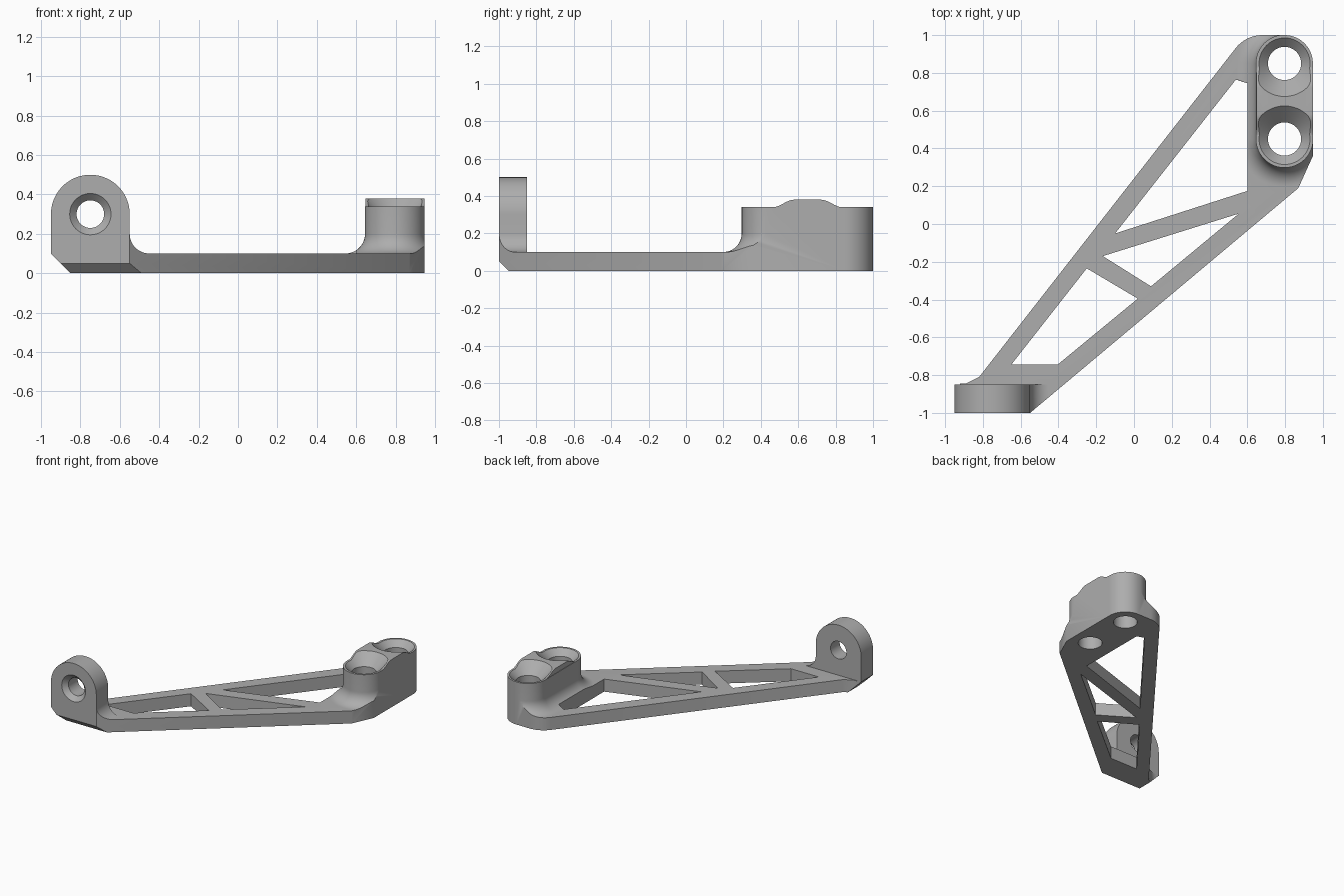
import bpy, bmesh
from math import sin, cos, radians, pi

cube = bpy.data.objects.get("Cube")
if cube:
    bpy.data.objects.remove(cube, do_unlink=True)

grey = bpy.data.materials.new("plain grey")
grey.use_nodes = True
colour = (0.42, 0.42, 0.42, 1)
grey.diffuse_color = colour
grey.node_tree.nodes["Principled BSDF"].inputs["Base Color"].default_value = colour


def arc(cx, cy, r, start, end, steps=24):
    angles = [radians(start + (end - start) * i / steps) for i in range(steps + 1)]
    return [(cx + r * cos(a), cy + r * sin(a)) for a in angles]


def loft(name, rings):
    """Closed solid skinned through rings that share a point count."""
    bm = bmesh.new()
    loops = [[bm.verts.new(p) for p in ring] for ring in rings]
    count = len(loops[0])
    for low, high in zip(loops, loops[1:]):
        for i in range(count):
            j = (i + 1) % count
            bm.faces.new((low[i], low[j], high[j], high[i]))
    bm.faces.new(loops[0])
    bm.faces.new(loops[-1])
    bmesh.ops.recalc_face_normals(bm, faces=bm.faces)
    mesh = bpy.data.meshes.new(name)
    bm.to_mesh(mesh)
    bm.free()
    mesh.materials.append(grey)
    obj = bpy.data.objects.new(name, mesh)
    bpy.context.collection.objects.link(obj)
    return obj


def place(axis, a, b, c):
    return {"x": (c, a, b), "y": (a, c, b), "z": (a, b, c)}[axis]


def prism(name, profile, axis, start, end):
    return loft(name, [[place(axis, a, b, c) for a, b in profile] for c in (start, end)])


def turned(name, axis, cx, cy, steps):
    """Round solid along an axis from (radius, position) steps."""
    return loft(name, [[place(axis, a, b, c) for a, b in arc(cx, cy, r, 0, 360, 48)[:-1]]
                       for r, c in steps])


def combine(target, other, operation):
    mod = target.modifiers.new("combine", "BOOLEAN")
    mod.operation, mod.solver, mod.object = operation, "EXACT", other
    bpy.context.view_layer.objects.active = target
    bpy.ops.object.modifier_apply(modifier=mod.name)
    bpy.data.objects.remove(other, do_unlink=True)


# Boss: stadium with a fillet flaring into the plate
BX, FRONT, BACK, R = 0.797, 0.45, 0.85, 0.152


def stadium(r, z):
    return [(x, y, z) for x, y in arc(BX, BACK, r, 0, 180) + arc(BX, FRONT, r, 180, 360)]


flare = [(R + 0.1 * (1 - sin(t)), 0.2 - 0.1 * cos(t)) for t in [i * pi / 24 for i in range(13)]]
boss = loft("boss", [stadium(r, z) for r, z in [(R + 0.1, -0.07)] + flare + [(R, 0.34)]])

# Raised bridge between the two screw seats
rise = [(0.46 + 0.12 * i / 10, 0.339 + 0.0205 * (1 - cos(pi * i / 10))) for i in range(11)]
fall = [(1.3 - y, z) for y, z in reversed(rise)]
bridge = prism("bridge", [(0.46, 0.25)] + rise + fall + [(0.84, 0.25)], "x", BX - 0.149, 1.0)

# Upright ear with a fillet at its foot
ear_profile = (arc(-0.45, 0.2, 0.1, 270, 180, 12) + arc(-0.75, 0.3, 0.2, 0, 180, 36)
               + [(-0.95, -0.06), (-0.45, -0.06)])
ear = prism("ear", ear_profile, "y", -1.1, -0.85)

# Flat plate, joined with the raised parts and trimmed to the outline
body = prism("bracket", [(-0.92, -1.05), (1.1, -1.05), (1.1, 1.1), (-0.92, 1.1)], "z", -0.05, 0.1)
for part in (boss, bridge, ear):
    combine(body, part, "UNION")

outline = ([(-1, -1), (-0.55, -1), (0.87, 0.19), (0.947, 0.36)]
           + arc(BX, BACK, 0.15, 0, 90) + arc(0.68, 0.82, 0.18, 90, 142)
           + [(-0.82, -0.81), (-0.89, -0.845), (-1, -0.845)])
combine(body, prism("outline", outline, "z", 0, 1), "INTERSECT")

# Truss openings
openings = [
    [(0.54, 0.765), (-0.10, -0.05), (0.60, 0.175), (0.60, 0.745)],
    [(-0.165, -0.17), (0.09, -0.33), (0.555, 0.055)],
    [(-0.25, -0.235), (-0.65, -0.745), (-0.405, -0.745), (0.02, -0.395)],
]
for shape in openings:
    combine(body, prism("opening", shape, "z", -0.2, 1), "DIFFERENCE")

# Countersunk screw holes in the boss and the ear
for y in (FRONT, BACK):
    steps = [(0.088, -0.2), (0.088, 0.293), (0.135, 0.34), (0.195, 0.40)]
    combine(body, turned("screw_hole", "z", BX, y, steps), "DIFFERENCE")
steps = [(0.155, -1.05), (0.105, -1.0), (0.07, -0.965), (0.07, -0.7)]
combine(body, turned("ear_hole", "y", -0.75, 0.3, steps), "DIFFERENCE")

# Bevels under the front and left edges
front_wedge = [(-1.1, 0.15), (-0.85, -0.1), (-1.1, -0.1)]
combine(body, prism("front_bevel", front_wedge, "x", -1.2, 1.2), "DIFFERENCE")
left_wedge = [(-1.05, 0.2), (-0.75, -0.1), (-1.05, -0.1)]
combine(body, prism("left_bevel", left_wedge, "y", -1.2, -0.7), "DIFFERENCE")

# Smooth curved faces, crisp edges
bpy.ops.object.select_all(action="DESELECT")
body.select_set(True)
bpy.context.view_layer.objects.active = body
bpy.ops.object.shade_smooth_by_angle(angle=radians(30))
